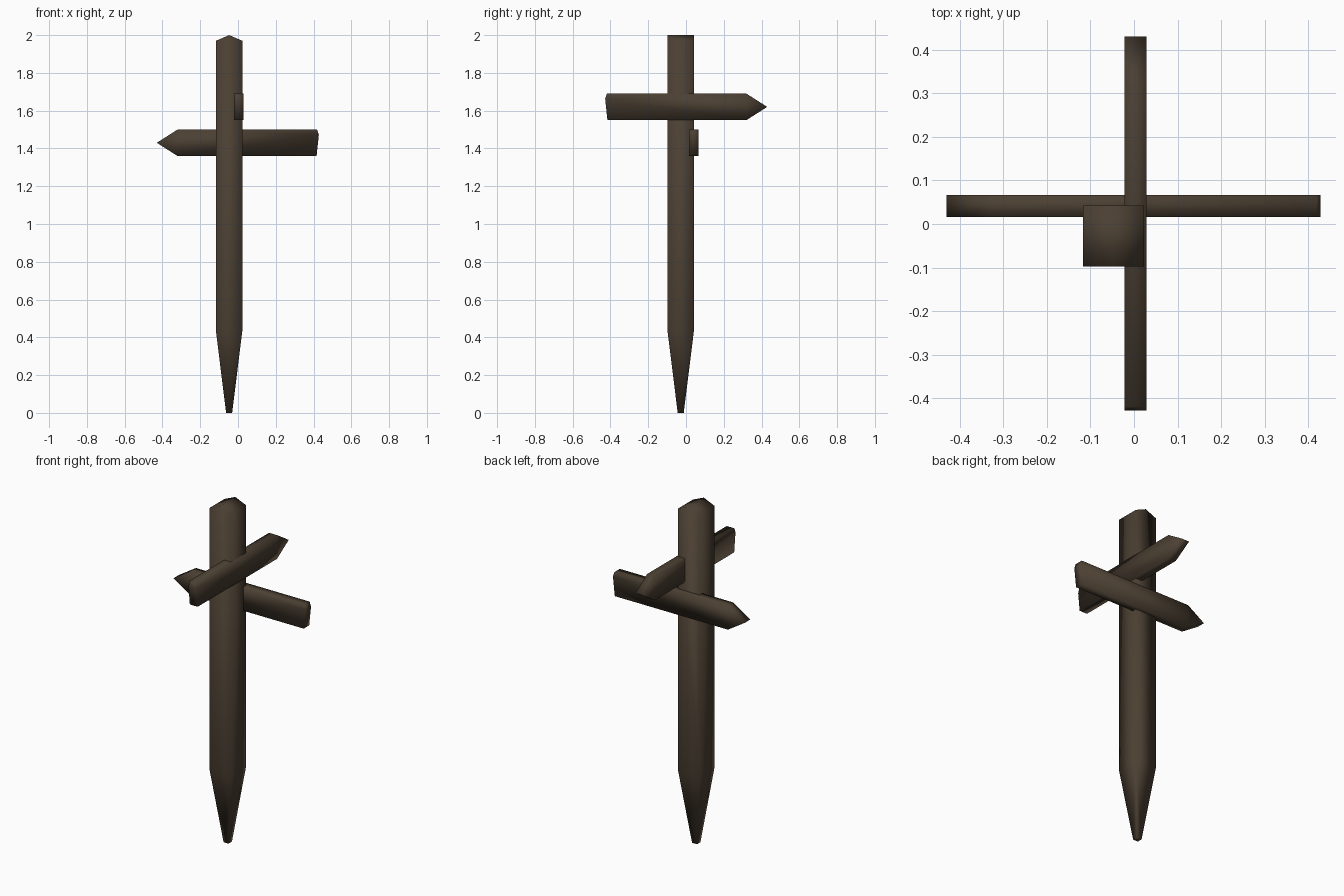
import bpy
import bmesh

if "Cube" in bpy.data.objects:
    bpy.data.objects.remove(bpy.data.objects["Cube"])

wood = bpy.data.materials.new("dark brown wood")
wood.diffuse_color = (0.07, 0.05, 0.032, 1)
wood.use_nodes = True
wood.node_tree.nodes["Principled BSDF"].inputs["Base Color"].default_value = wood.diffuse_color


def finish(bm, name):
    """Turn a bmesh into a softly shaded wooden object."""
    bmesh.ops.recalc_face_normals(bm, faces=bm.faces)
    for f in bm.faces:
        f.smooth = True
    mesh = bpy.data.meshes.new(name)
    bm.to_mesh(mesh)
    bm.free()
    mesh.materials.append(wood)
    obj = bpy.data.objects.new(name, mesh)
    bpy.context.collection.objects.link(obj)
    return obj


def extrude_profile(name, points, offset):
    """Make a plate from a closed outline pushed along an offset."""
    bm = bmesh.new()
    face = bm.faces.new([bm.verts.new(p) for p in points])
    new = bmesh.ops.extrude_face_region(bm, geom=[face])["geom"]
    moved = [v for v in new if isinstance(v, bmesh.types.BMVert)]
    bmesh.ops.translate(bm, verts=moved, vec=offset)
    return finish(bm, name)


# Square stake with a tapered foot and a ridged top
cx, cy, half, tip = -0.047, -0.028, 0.07, 0.016
outline = [(-tip, 0), (tip, 0), (half, 0.435), (half, 1.97),
           (0, 2.0), (-half, 1.97), (-half, 0.435)]
bm = bmesh.new()
rings = []
for side in (-1, 1):
    rings.append([bm.verts.new((cx + x, cy + side * (tip if z == 0 else half), z))
                  for x, z in outline])
front, back = rings
for i in range(len(outline)):
    j = (i + 1) % len(outline)
    bm.faces.new((front[i], front[j], back[j], back[i]))
for r in rings:
    bm.faces.new((r[0], r[1], r[2], r[6]))     # tapered foot
    bm.faces.new((r[2], r[3], r[4], r[5], r[6]))  # shaft
finish(bm, "post")

# Arrow boards: distance along the board (point is positive), height from middle
arrow = [(0.43, 0), (0.32, 0.07), (-0.419, 0.07), (-0.428, 0.043), (-0.416, -0.07),
         (0.32, -0.07)]
extrude_profile("left_arrow_board",
                [(-a, 0.016, 1.43 + h) for a, h in arrow], (0, 0.051, 0))
extrude_profile("back_arrow_board",
                [(-0.022, a, 1.62 + h) for a, h in arrow], (0.051, 0, 0))
